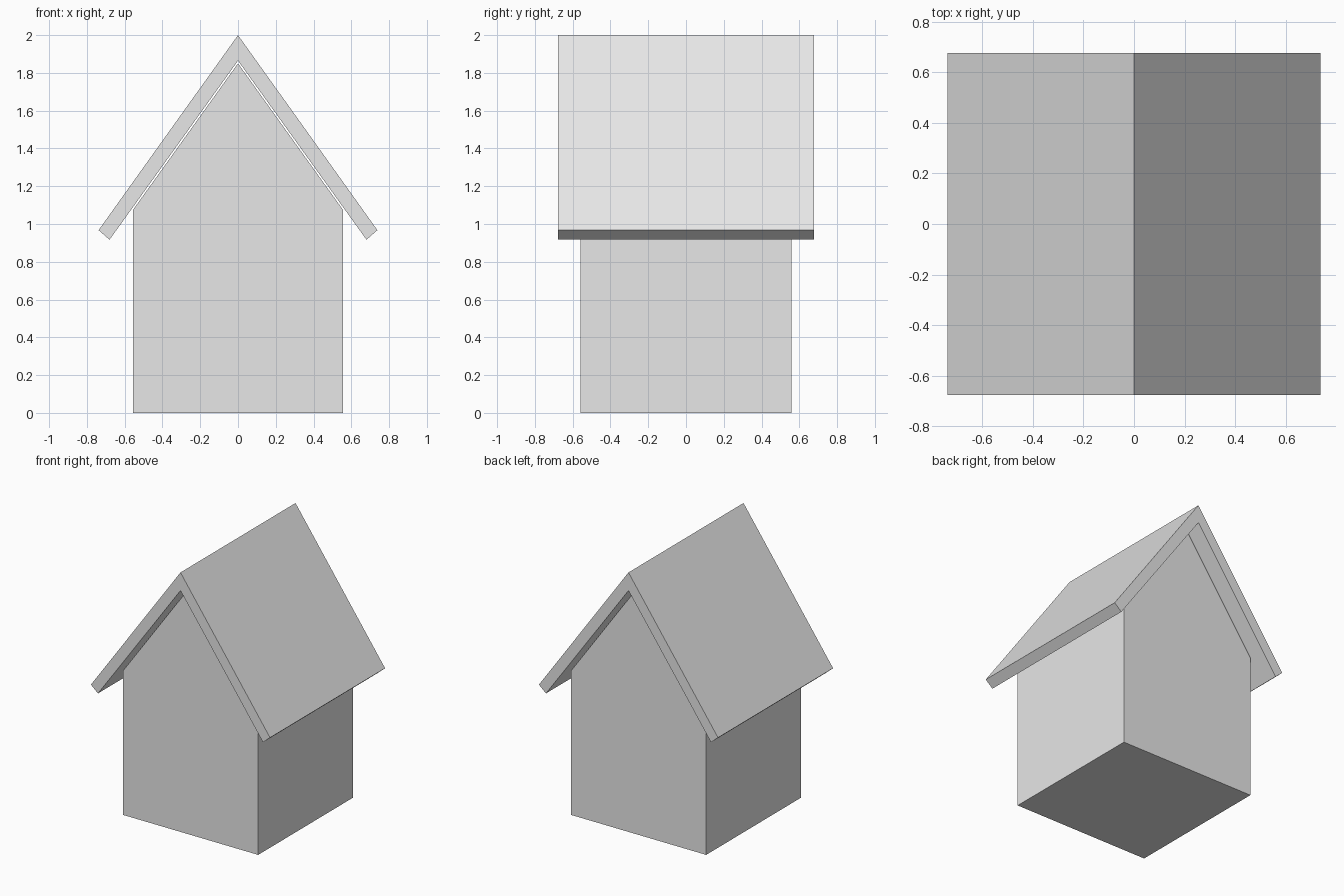
import bpy
import bmesh

cube = bpy.data.objects.get("Cube")
if cube:
    bpy.data.objects.remove(cube, do_unlink=True)

# Single plain grey for the whole house
grey = bpy.data.materials.new("plain_grey")
grey.use_nodes = True
colour = (0.8, 0.8, 0.8, 1.0)
grey.diffuse_color = colour
grey.node_tree.nodes["Principled BSDF"].inputs["Base Color"].default_value = colour


def extruded_profile(name, half_profile, half_depth):
    """Mirror a right-hand (x, z) profile and extrude it front to back."""
    mirrored = [(-x, z) for x, z in reversed(half_profile) if x > 0]
    bm = bmesh.new()
    verts = [bm.verts.new((x, -half_depth, z)) for x, z in half_profile + mirrored]
    front = bm.faces.new(verts)
    result = bmesh.ops.extrude_face_region(bm, geom=[front], use_keep_orig=True)
    moved = [g for g in result["geom"] if isinstance(g, bmesh.types.BMVert)]
    bmesh.ops.translate(bm, verts=moved, vec=(0, 2 * half_depth, 0))
    bmesh.ops.recalc_face_normals(bm, faces=bm.faces)
    mesh = bpy.data.meshes.new(name)
    bm.to_mesh(mesh)
    bm.free()
    mesh.materials.append(grey)
    obj = bpy.data.objects.new(name, mesh)
    bpy.context.collection.objects.link(obj)
    return obj


# Gabled walls
extruded_profile("house_body", [(0.557, 0), (0.557, 1.073), (0, 1.85)], 0.558)

# Overhanging folded roof, with a slim gap above the gables
extruded_profile("roof", [(0, 1.865), (0.68, 0.917), (0.738, 0.967), (0, 2.0)], 0.677)
